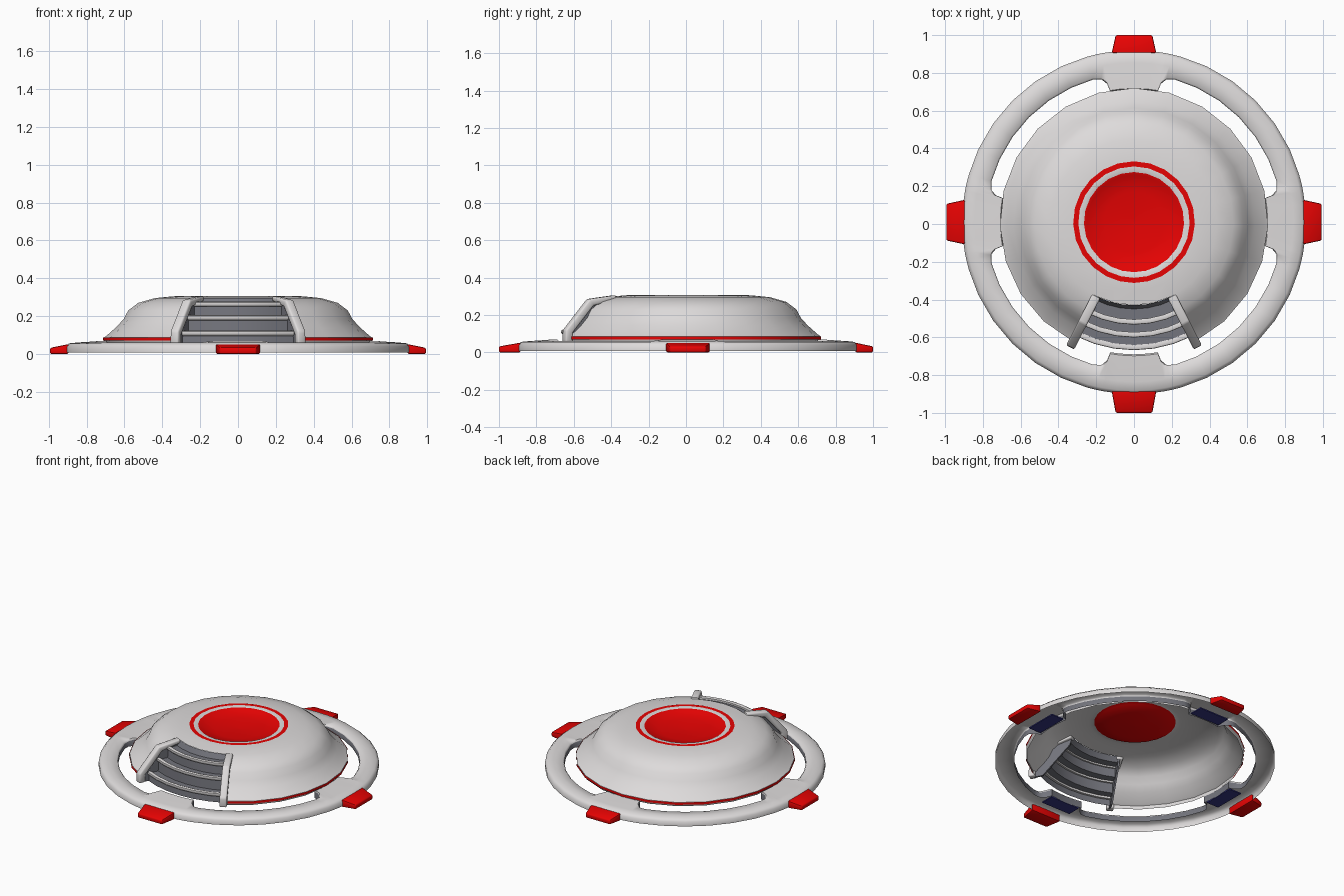
import bpy, bmesh, math
from mathutils import Vector

if "Cube" in bpy.data.objects:
    bpy.data.objects.remove(bpy.data.objects["Cube"])

CY = 0.01          # saucer axis sits slightly behind the origin
CUT = 27           # half angle of the stair opening, degrees


def material(name, rgb):
    m = bpy.data.materials.new(name)
    m.diffuse_color = (*rgb, 1)
    m.use_nodes = True
    m.node_tree.nodes["Principled BSDF"].inputs["Base Color"].default_value = m.diffuse_color
    return m


GREY = material("light grey", (0.73, 0.71, 0.71))
RED = material("red", (0.86, 0.001, 0.001))
DARK = material("dark grey", (0.175, 0.178, 0.205))
NAVY = material("navy", (0.035, 0.035, 0.22))


def polar(r, deg, z):
    """Angle 0 is the front (-y), increasing towards +x."""
    a = math.radians(deg)
    return Vector((r * math.sin(a), CY - r * math.cos(a), z))


def finish(bm, name, mats, smooth=None, fix=False):
    if fix:
        bmesh.ops.recalc_face_normals(bm, faces=bm.faces)
    me = bpy.data.meshes.new(name)
    bm.to_mesh(me)
    bm.free()
    ob = bpy.data.objects.new(name, me)
    bpy.context.collection.objects.link(ob)
    for m in mats:
        me.materials.append(m)
    if smooth:
        bpy.ops.object.select_all(action='DESELECT')
        ob.select_set(True)
        bpy.context.view_layer.objects.active = ob
        bpy.ops.object.shade_smooth_by_angle(angle=math.radians(smooth))
    return ob


def sweep(name, profile, angles, mats, wrap=False, closed=False, pick=None,
          skip=None, smooth=35, caps=False):
    """Sweep a profile (list, or function of angle) of (r, z) round the axis."""
    bm = bmesh.new()
    prof = profile if callable(profile) else (lambda a: profile)
    cols = [[bm.verts.new(polar(r, a, z)) for r, z in prof(a)] for a in angles]
    n, m = len(cols), len(cols[0])
    for j in range(n if wrap else n - 1):
        c, d = cols[j], cols[(j + 1) % n]
        for i in range(m if closed else m - 1):
            if skip and skip(i, j):
                continue
            k = (i + 1) % m
            f = bm.faces.new((c[i], d[i], d[k], c[k]))
            f.material_index = pick(i) if pick else 0
    if caps:
        bm.faces.new(cols[0])
        bm.faces.new(cols[-1])
    return finish(bm, name, mats, smooth, fix=caps)


def round_edges(bm, width):
    bmesh.ops.recalc_face_normals(bm, faces=bm.faces)
    bmesh.ops.bevel(bm, geom=bm.edges[:], offset=width, segments=2,
                    affect='EDGES', profile=0.5)


def radial_plate(name, outline, deg, width, mat, bevel=0.0):
    """Upright plate along a radius: outline in (r, z), given thickness."""
    bm = bmesh.new()
    side = Vector((math.cos(math.radians(deg)), math.sin(math.radians(deg)), 0))
    a, b = ([bm.verts.new(polar(r, deg, z) + side * s * width / 2) for r, z in outline]
            for s in (-1, 1))
    bm.faces.new(a)
    bm.faces.new(b[::-1])
    for i in range(len(a)):
        k = (i + 1) % len(a)
        bm.faces.new((a[i], b[i], b[k], a[k]))
    if bevel:
        round_edges(bm, bevel)
    return finish(bm, name, [mat], smooth=50 if bevel else None, fix=True)


def radial_block(name, r0, r1, w0, w1, z0, zi, zo, deg, mat, bevel=0.0):
    """Tapered block from radius r0 to r1, half widths w0/w1, tops zi/zo."""
    bm = bmesh.new()
    side = polar(1, deg + 90, 0) - Vector((0, CY, 0))
    a, b = [[bm.verts.new(polar(r, deg, z) + side * s * w)
             for s, z in ((-1, z0), (1, z0), (1, zt), (-1, zt))]
            for r, w, zt in ((r0, w0, zi), (r1, w1, zo))]
    bm.faces.new(a)
    bm.faces.new(b)
    for i in range(4):
        k = (i + 1) % 4
        bm.faces.new((a[i], a[k], b[k], b[i]))
    if bevel:
        round_edges(bm, bevel)
    return finish(bm, name, [mat], smooth=40 if bevel else None, fix=True)


# Dome shell with sunken red disc
dome = [(0.70, 0.055), (0.71, 0.071), (0.71, 0.086), (0.695, 0.096), (0.64, 0.145),
        (0.604, 0.185), (0.58, 0.23), (0.527, 0.27), (0.44, 0.295), (0.36, 0.303),
        (0.322, 0.306), (0.295, 0.306), (0.265, 0.306), (0.25, 0.297), (0.16, 0.280),
        (0.0005, 0.276)]
front = [-CUT + CUT * i / 2 for i in range(4)]
back = [CUT + (360 - 2 * CUT) * i / 20 for i in range(21)]
sweep("dome_shell", dome, front + back[:-1], [GREY, RED], wrap=True,
      pick=lambda i: 1 if i >= 12 else 0, skip=lambda i, j: j < 4 and i < 8)

# Thin red trims: base band and top ring
sweep("base_band", [(0.713, 0.070), (0.713, 0.086)], back, [RED])
sweep("top_ring", [(0.322, 0.309), (0.295, 0.309)], front + back[:-1], [RED], wrap=True)

# Outer ring, open underneath, widening inwards into four bridges
offsets = [0, 6, 10.3, 11, 12.8, 16, 25, 35]
ring_angles = sorted({(q * 90 + s * o) % 360 for q in range(4) for o in offsets + [45]
                      for s in (-1, 1)})


def ring_profile(a):
    off = abs((a + 45) % 90 - 45)
    r = 0.70 if off < 10.6 else 0.745 if off < 11.5 else 0.775 if off < 13 else 0.785
    zt = 0.068 if off < 11.5 else 0.058
    return [(0.91, 0.008), (0.91, 0.04), (0.892, 0.056), (0.845, 0.061),
            (r + 0.008, zt), (r, zt - 0.01), (r, 0.012)]


sweep("outer_ring", ring_profile, ring_angles, [GREY, DARK], wrap=True, smooth=50,
      pick=lambda i: 1 if i == 5 else 0)

# Red pads on the rim and navy plates beneath the bridges
for label, deg, tip in (("front", 0, 1.01), ("right", 90, 0.993),
                        ("back", 180, 0.99), ("left", 270, 0.993)):
    radial_block(label + "_pad", 0.895, tip, 0.118, 0.097, 0.0, 0.052, 0.032, deg, RED, 0.008)
    radial_block(label + "_under_plate", 0.705, 0.80, 0.115, 0.115, 0.014, 0.022, 0.022,
                 deg, NAVY)

# Stair treads and risers
stair_angles = [-CUT + CUT * 2 * i / 6 for i in range(7)]
steps = [(0.67, 0.055), (0.665, 0.11), (0.60, 0.11), (0.595, 0.19), (0.53, 0.19),
         (0.525, 0.26), (0.46, 0.26), (0.44, 0.295)]
sweep("stairs", steps, stair_angles, [DARK], smooth=30)

# Light nosing along each step
for n, (r, z) in enumerate(((0.665, 0.11), (0.598, 0.192), (0.53, 0.264))):
    bar = [(r + 0.004, z - 0.014), (r + 0.013, z - 0.004), (r + 0.011, z + 0.009),
           (r, z + 0.013), (r - 0.015, z + 0.008), (r - 0.015, z - 0.014)]
    sweep("step_nosing_%d" % (n + 1), bar, stair_angles, [GREY], closed=True, caps=True,
          smooth=60)

# Side rails and dark inner walls of the stair opening
rail = [(0.745, 0.055), (0.742, 0.12), (0.60, 0.285), (0.44, 0.306), (0.44, 0.28),
        (0.575, 0.25), (0.70, 0.105), (0.70, 0.055)]
wall = [(0.44, 0.295), (0.59, 0.262), (0.715, 0.11), (0.715, 0.055), (0.65, 0.055),
        (0.46, 0.24)]
for label, s in (("left", -1), ("right", 1)):
    radial_plate(label + "_stair_rail", rail, s * CUT, 0.048, GREY, 0.009)
    radial_plate(label + "_stair_wall", wall, s * (CUT - 0.5), 0.012, DARK)
